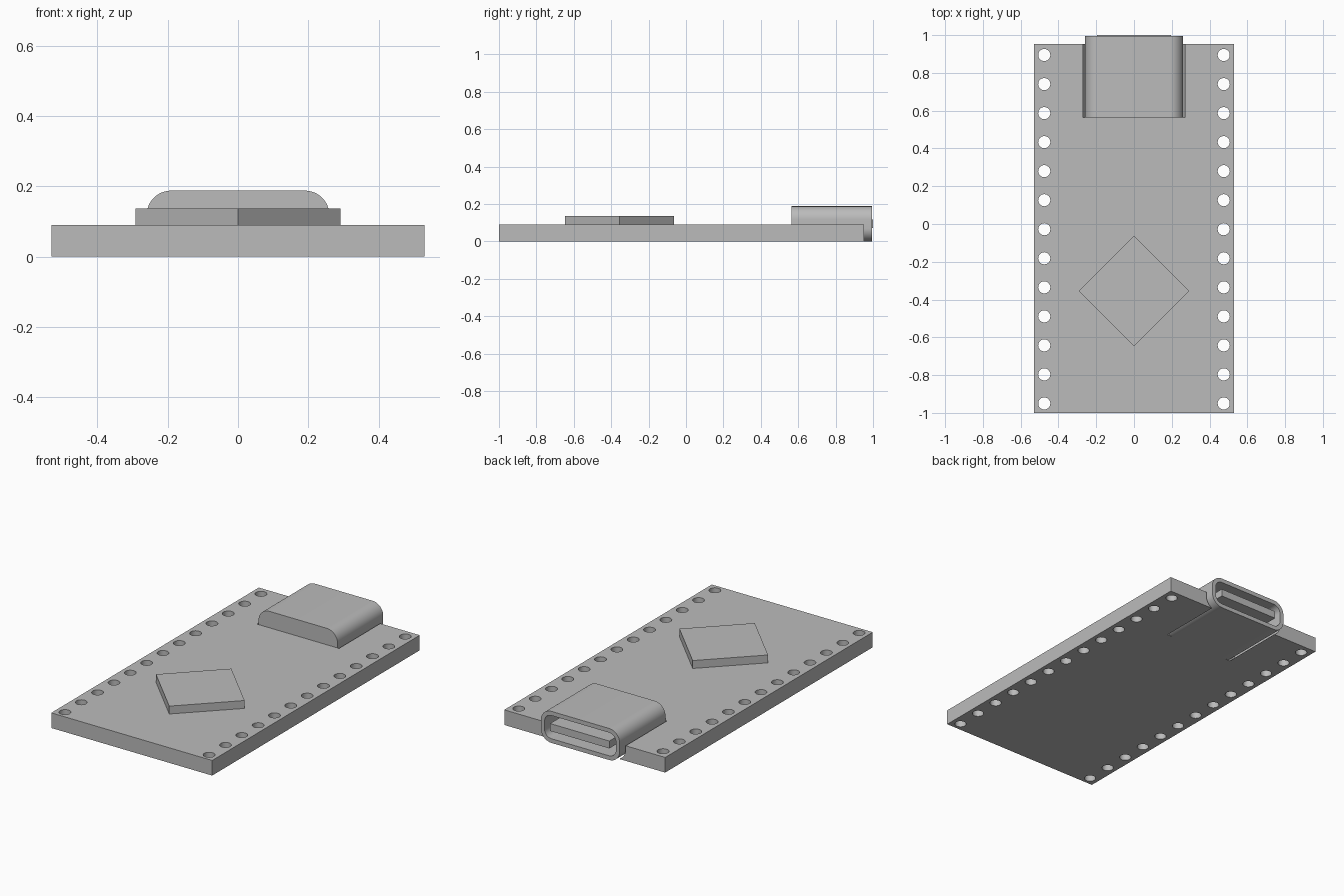
import bpy, bmesh, math
from mathutils import Matrix

if "Cube" in bpy.data.objects:
    bpy.data.objects.remove(bpy.data.objects["Cube"])

GREY = (0.5, 0.5, 0.5, 1)
grey = bpy.data.materials.new("plain grey")
grey.use_nodes = True
grey.diffuse_color = GREY
grey.node_tree.nodes["Principled BSDF"].inputs["Base Color"].default_value = GREY


def make_object(name, bm):
    bmesh.ops.recalc_face_normals(bm, faces=bm.faces)
    mesh = bpy.data.meshes.new(name)
    bm.to_mesh(mesh)
    bm.free()
    mesh.materials.append(grey)
    obj = bpy.data.objects.new(name, mesh)
    bpy.context.collection.objects.link(obj)
    return obj


def box(name, x, y, z, turn=0):
    """Box from (low, high) ranges, turned about its own centre."""
    bm = bmesh.new()
    spans = (x, y, z)
    size = [b - a for a, b in spans]
    centre = [(a + b) / 2 for a, b in spans]
    matrix = (Matrix.Translation(centre) @ Matrix.Rotation(turn, 4, 'Z')
              @ Matrix.Diagonal((*size, 1)))
    bmesh.ops.create_cube(bm, size=1, matrix=matrix)
    return make_object(name, bm)


def rounded_loop(bm, y, offset, steps=12):
    """Rounded rectangle around the socket, grown by offset."""
    cx, low, high, r = 0.19, 0.07, 0.118, 0.07 + offset
    corners = ((cx, high), (-cx, high), (-cx, low), (cx, low))
    verts = []
    for i, (x, z) in enumerate(corners):
        for k in range(steps + 1):
            a = math.pi / 2 * (i + k / steps)
            verts.append(bm.verts.new((x + r * math.cos(a), y, z + r * math.sin(a))))
    return verts


def loft(name, sections):
    """Skin rounded loops given as (y, offset) and cap both ends."""
    bm = bmesh.new()
    loops = [rounded_loop(bm, y, offset) for y, offset in sections]
    for a, b in zip(loops, loops[1:]):
        for i in range(len(a)):
            j = (i + 1) % len(a)
            bm.faces.new((a[i], a[j], b[j], b[i]))
    bm.faces.new(loops[0])
    bm.faces.new(loops[-1])
    return make_object(name, bm)


def smooth(obj):
    bpy.ops.object.select_all(action='DESELECT')
    obj.select_set(True)
    bpy.context.view_layer.objects.active = obj
    bpy.ops.object.shade_smooth_by_angle(angle=math.radians(30))


def cut(target, cutter):
    """Subtract the cutter, bake the result and drop the cutter."""
    cutter.hide_render = True
    mod = target.modifiers.new("cut", 'BOOLEAN')
    mod.operation = 'DIFFERENCE'
    mod.solver = 'EXACT'
    mod.object = cutter
    bpy.context.view_layer.objects.active = target
    bpy.ops.object.modifier_apply(modifier=mod.name)
    bpy.data.objects.remove(cutter)


# Circuit board with two rows of pin holes
board = box("circuit_board", (-0.53, 0.53), (-1, 0.953), (0, 0.09))
bm = bmesh.new()
for side in (-1, 1):
    for i in range(13):
        spot = Matrix.Translation((side * 0.475, -0.95 + i * 0.1537, 0.045))
        bmesh.ops.create_cone(bm, cap_ends=True, segments=32, radius1=0.032,
                              radius2=0.032, depth=0.3, matrix=spot)
cut(board, make_object("hole_cutter", bm))

# Clearance slot for the socket
cut(board, loft("slot_cutter", [(0.565, 0.01), (1.1, 0.01)]))
smooth(board)

# Hollow socket shell, open at the back
smooth(loft("socket_shell", [(0.565, 0), (0.995, 0), (0.995, -0.025), (0.6, -0.025)]))

# Contact tongue inside the socket
box("socket_tongue", (-0.195, 0.195), (0.59, 1), (0.072, 0.116))

# Processor chip turned to a diamond
side = 0.292 / math.sqrt(2)
box("processor_chip", (-side, side), (-0.355 - side, -0.355 + side), (0.09, 0.137),
    math.radians(45))
